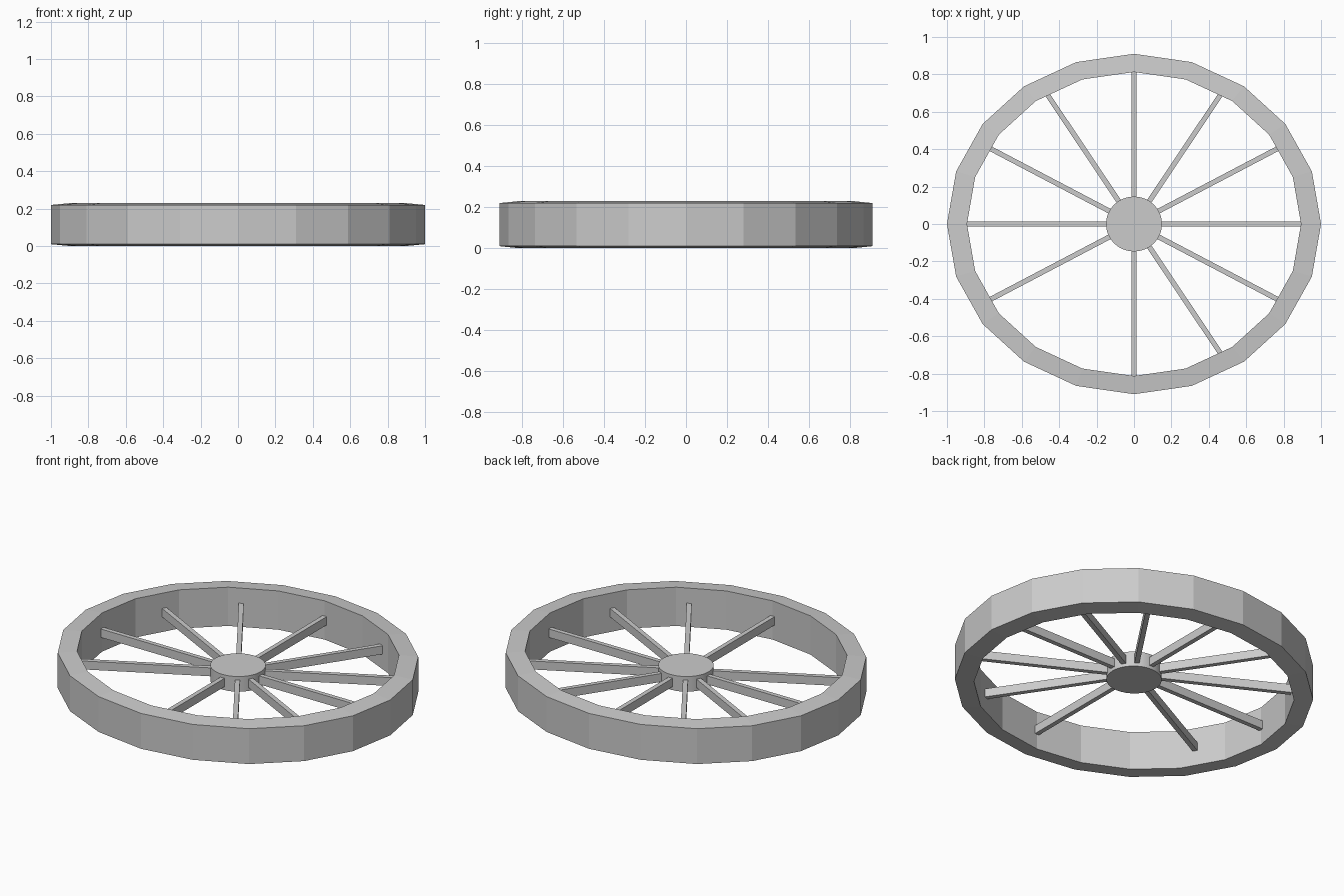
import bpy, bmesh
from math import sin, cos, radians, pi
from mathutils import Matrix, Vector

if "Cube" in bpy.data.objects:
    bpy.data.objects.remove(bpy.data.objects["Cube"])

MID = 0.115        # height of the wheel's middle plane
RX, RY = 1.0, 0.91 # outer half-widths of the slightly oval rim
INNER = 0.893      # inner edge as a fraction of the outer edge
SIDES = 20


def finish(bm, name):
    bmesh.ops.recalc_face_normals(bm, faces=bm.faces)
    mesh = bpy.data.meshes.new(name)
    bm.to_mesh(mesh)
    bm.free()
    obj = bpy.data.objects.new(name, mesh)
    bpy.context.collection.objects.link(obj)
    return obj


# rim: four-point section swept round the oval, inner edge a little taller
bm = bmesh.new()
section = [(1, -0.105), (1, 0.105), (INNER, 0.115), (INNER, -0.115)]
rings = []
for i in range(SIDES):
    a = 2 * pi * i / SIDES
    rings.append([bm.verts.new((RX * r * cos(a), RY * r * sin(a), MID + z))
                  for r, z in section])
for i in range(SIDES):
    p, q = rings[i], rings[(i + 1) % SIDES]
    for j in range(4):
        k = (j + 1) % 4
        bm.faces.new((p[j], q[j], q[k], p[k]))
finish(bm, "rim")

# hub: short round drum
bm = bmesh.new()
bmesh.ops.create_cone(bm, cap_ends=True, segments=32, radius1=0.15, radius2=0.15,
                      depth=0.09, matrix=Matrix.Translation((0, 0, MID)))
bmesh.ops.scale(bm, vec=(1, 0.98, 1), verts=bm.verts)
hub = finish(bm, "hub")
bpy.context.view_layer.objects.active = hub
hub.select_set(True)
bpy.ops.object.shade_smooth_by_angle()


# spokes: thin bars from inside the hub to the inner rim wall
def spoke(name, angle, end):
    start = 0.12
    m = (Matrix.Rotation(radians(angle), 4, 'Z')
         @ Matrix.Translation(((start + end) / 2, 0, MID))
         @ Matrix.Diagonal((end - start, 0.027, 0.05, 1)))
    bm = bmesh.new()
    bmesh.ops.create_cube(bm, size=1, matrix=m)
    finish(bm, name)


quarter = [(0, 0.895), (27.7, 0.868), (56.2, 0.835), (90, 0.815)]
spokes = quarter + [(180 - a, e) for a, e in quarter[:3]]
spokes += [(-a, e) for a, e in spokes[1:6]]
for n, (a, e) in enumerate(spokes):
    spoke(f"spoke_{n + 1}", a, e)
